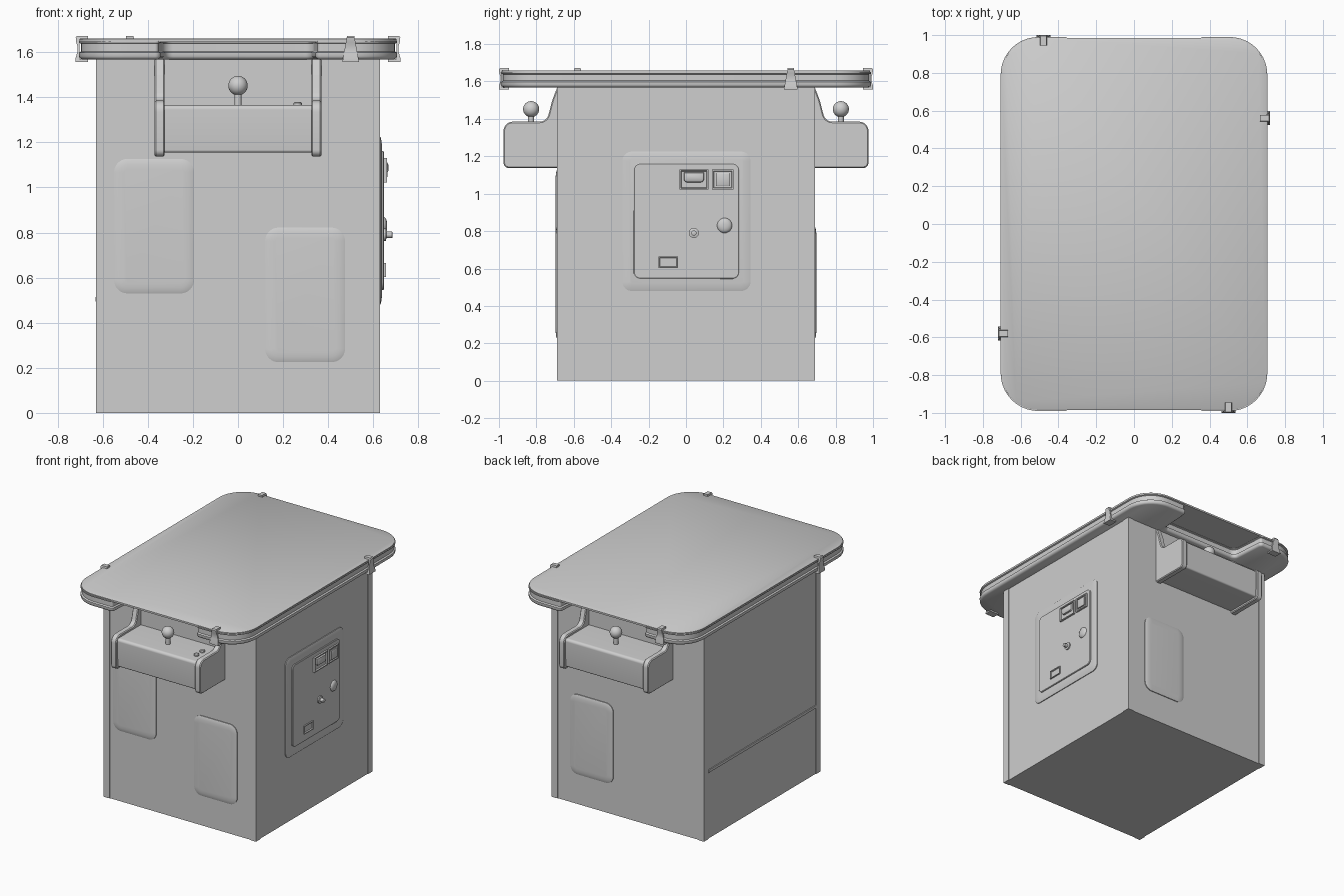
import bpy, bmesh, math
from mathutils import Vector

if "Cube" in bpy.data.objects:
    bpy.data.objects.remove(bpy.data.objects["Cube"])

grey = bpy.data.materials.new("cabinet_grey")
grey.diffuse_color = (0.62, 0.62, 0.62, 1)
grey.use_nodes = True
grey.node_tree.nodes["Principled BSDF"].inputs["Base Color"].default_value = grey.diffuse_color


def finish(name, bm, angle=35):
    bmesh.ops.recalc_face_normals(bm, faces=bm.faces)
    me = bpy.data.meshes.new(name)
    bm.to_mesh(me)
    bm.free()
    me.materials.append(grey)
    me.shade_smooth()
    me.set_sharp_from_angle(angle=math.radians(angle))
    ob = bpy.data.objects.new(name, me)
    bpy.context.collection.objects.link(ob)
    return ob


def fillet(corners, n=8):
    """Round each (u, v, radius) corner of a polygon."""
    out = []
    for i, (u, v, r) in enumerate(corners):
        p = Vector((u, v))
        if r == 0:
            out.append(p)
            continue
        a = (Vector(corners[i - 1][:2]) - p).normalized()
        b = (Vector(corners[(i + 1) % len(corners)][:2]) - p).normalized()
        half = a.angle(b) / 2
        t = r / math.tan(half)
        c = p + (a + b).normalized() * (r / math.sin(half))
        s, e = p + a * t - c, p + b * t - c
        sweep = s.angle(e)
        for k in range(n + 1):
            f = k / n
            out.append(c + (s * math.sin((1 - f) * sweep) + e * math.sin(f * sweep)) / math.sin(sweep))
    return out


def inset(pts, d):
    """Move a counter-clockwise outline inwards by d."""
    out = []
    for i, p in enumerate(pts):
        e1 = (p - pts[i - 1]).normalized()
        e2 = (pts[(i + 1) % len(pts)] - p).normalized()
        n1, n2 = Vector((-e1.y, e1.x)), Vector((-e2.y, e2.x))
        out.append(p + (n1 + n2) * (d / (1 + n1.dot(n2))))
    return out


def loft(name, pts, layers, place, angle=35):
    """Stack (height, inset) copies of an outline and skin them."""
    bm = bmesh.new()
    rings = [[bm.verts.new(place(p.x, p.y, h)) for p in inset(pts, d)] for h, d in layers]
    for a, b in zip(rings, rings[1:]):
        for i in range(len(a)):
            bm.faces.new((a[i - 1], a[i], b[i], b[i - 1]))
    bm.faces.new(rings[0][::-1])
    bm.faces.new(rings[-1])
    return finish(name, bm, angle)


def rect(u0, u1, v0, v1, r=0.0):
    return fillet([(u0, v0, r), (u1, v0, r), (u1, v1, r), (u0, v1, r)])


def circle(u, v, r, n=20):
    return [Vector((u + r * math.cos(2 * math.pi * k / n), v + r * math.sin(2 * math.pi * k / n))) for k in range(n)]


def ball(name, loc, r):
    bm = bmesh.new()
    bmesh.ops.create_uvsphere(bm, u_segments=24, v_segments=14, radius=r)
    bmesh.ops.translate(bm, verts=bm.verts, vec=loc)
    return finish(name, bm, 60)


up = lambda u, v, h: (u, v, h)
right = lambda u, v, h: (0.626 + h, u, v)
left = lambda u, v, h: (-0.626 - h, u, v)
front = lambda u, v, h: (u, -0.684 - h, v)
back = lambda u, v, h: (u, 0.684 + h, v)

# cabinet body and slightly proud corner posts
loft("cabinet_body", rect(-0.626, 0.626, -0.684, 0.684), [(0, 0), (1.58, 0)], up)
for sx in (-1, 1):
    for sy in (-1, 1):
        x, y = sorted((sx * 0.582, sx * 0.631)), sorted((sy * 0.636, sy * 0.689))
        loft("corner_post", rect(*x, *y), [(0, 0), (1.575, 0)], up)

# table base with a knee notch at both ends, and the glass top
half = [(0.345, -0.99, 0.025), (0.706, -0.99, 0.2), (0.706, 0.99, 0.2), (0.345, 0.99, 0.025), (0.325, 0.72, 0.04)]
outline = half + [(-0.325, 0.72, 0.04)] + [(-u, -v, r) for u, v, r in half[:4]] + \
    [(-0.325, -0.72, 0.04), (0.325, -0.72, 0.04)]
loft("table_base", fillet(outline, 10),
     [(1.568, 0.014), (1.574, 0.004), (1.582, 0), (1.598, 0), (1.604, 0.01), (1.638, 0.01), (1.642, 0), (1.65, 0)], up)
loft("table_top", fillet([(-0.704, -0.984, 0.2), (0.704, -0.984, 0.2), (0.704, 0.984, 0.2), (-0.704, 0.984, 0.2)], 12),
     [(1.645, 0), (1.658, 0), (1.66, 0.003)], up)

# tapered C-shaped clips that hold the glass
C = [(-.04, 1.659), (-.04, 1.673), (.008, 1.673), (.014, 1.665), (.012, 1.645), (.007, 1.63), (.007, 1.6), (.014, 1.575),
     (.014, 1.557), (-.04, 1.557), (-.04, 1.569), (-.002, 1.569), (-.002, 1.659)]


def clip(place):
    bm = bmesh.new()
    sides = []
    for s in (-1, 1):
        sides.append([bm.verts.new(place(s * (0.016 + 0.021 * (1.673 - z) / 0.116), d, z)) for d, z in C])
    a, b = sides
    for i in range(len(C)):
        bm.faces.new((a[i - 1], a[i], b[i], b[i - 1]))
    bm.faces.new(a)
    bm.faces.new(b[::-1])
    finish("glass_clip", bm, 25)


clip(lambda w, d, z: (0.5 + w, -0.986 - d, z))
clip(lambda w, d, z: (-0.48 + w, 0.986 + d, z))
clip(lambda w, d, z: (0.706 + d, 0.56 + w, z))
clip(lambda w, d, z: (-0.706 - d, -0.58 + w, z))

# control panel at each end: cheeks, box, joystick
cheek = fillet([(0.67, 1.137, 0), (0.976, 1.137, 0.03), (0.976, 1.385, 0.05), (0.745, 1.385, 0.05),
                (0.715, 1.5, 0.1), (0.688, 1.57, 0), (0.67, 1.57, 0)])
box = fillet([(0.67, 1.155, 0), (0.955, 1.155, 0.012), (0.963, 1.366, 0.02), (0.67, 1.366, 0)])
for s, end in ((-1, "front"), (1, "back")):
    for x0, x1 in ((-0.37, -0.325), (0.325, 0.37)):
        loft(end + "_panel_cheek", cheek, [(x0, 0.006), (x0 + .006, 0), (x1 - .006, 0), (x1, 0.006)],
             lambda u, v, h: (h, s * u, v))
    loft(end + "_control_box", box, [(-0.33, 0), (0.33, 0)], lambda u, v, h: (h, s * u, v))
    loft(end + "_joystick_shaft", circle(0, s * 0.828, 0.016), [(1.36, 0), (1.43, 0)], up)
    ball(end + "_joystick_ball", (0, s * 0.828, 1.452), 0.043)

# two start buttons on the front player's panel
for y in (-0.87, -0.80):
    loft("start_button", circle(0.265, y, 0.018), [(1.36, 0), (1.374, 0), (1.38, 0.005)], up)

# pillowed panels on the front and back
pillow = [(-0.01, 0), (0.006, 0), (0.009, 0.008), (0.012, 0.025), (0.0135, 0.045)]
for name, x0, x1, z0, z1, place in (("front_upper_pad", -0.55, -0.195, 0.53, 1.127, front),
                                    ("front_lower_pad", 0.12, 0.475, 0.225, 0.822, front),
                                    ("back_pad", 0.12, 0.475, 0.225, 0.822, back)):
    loft(name, rect(x0, x1, z0, z1, 0.06), pillow, place)

# seam strip across the left side
loft("left_seam_strip", rect(-0.634, 0.634, 0.495, 0.515), [(-0.01, 0), (0.007, 0)], left)

# coin door on the right side
loft("coin_door_surround", rect(-0.34, 0.345, 0.48, 1.225, 0.05),
     [(-0.01, 0), (0.006, 0), (0.009, 0.01), (0.013, 0.04)], right)
loft("coin_door", rect(-0.28, 0.285, 0.545, 1.162, 0.035), [(0, 0), (0.018, 0), (0.021, 0.004)], right)


def frame(name, u0, u1, v0, v1, out, rim, floor):
    loft(name, rect(u0, u1, v0, v1), [(0.01, 0), (out, 0), (out, rim), (floor, rim + 0.003)], right)


frame("coin_slot_frame", -0.035, 0.12, 1.022, 1.13, 0.034, 0.007, 0.024)
loft("coin_slot_lip", fillet([(-0.012, 1.06, 0.02), (0.097, 1.06, 0.02), (0.097, 1.115, 0), (-0.012, 1.115, 0)]),
     [(0.02, 0), (0.036, 0.003), (0.042, 0.016)], right)
frame("reject_button_frame", 0.14, 0.255, 1.022, 1.13, 0.032, 0.008, 0.025)
loft("reject_button", rect(0.16, 0.235, 1.042, 1.11), [(0.02, 0), (0.034, 0), (0.037, 0.006)], right)
frame("coin_return", -0.148, -0.043, 0.603, 0.665, 0.03, 0.006, 0.022)

# domed button and lock barrel
loft("door_dome", circle(0.206, 0.83, 0.04, 28),
     [(0.01, 0), (0.021, 0), (0.027, 0.004), (0.032, 0.012), (0.035, 0.022), (0.036, 0.032)], right, 60)
loft("door_lock", circle(0.042, 0.79, 0.027), [(0.01, 0), (0.03, 0), (0.033, 0.013), (0.058, 0.013), (0.06, 0.016)], right)
